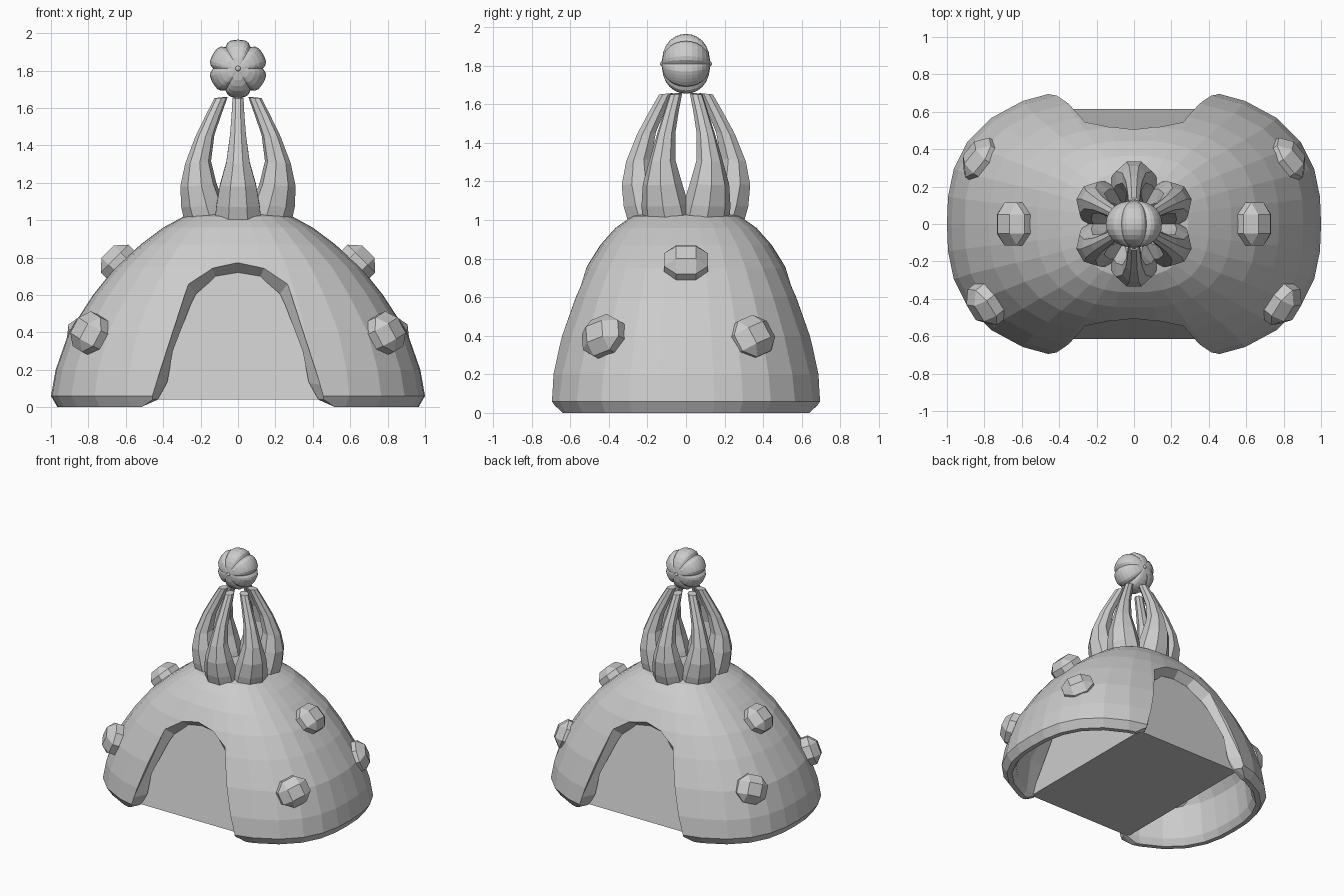
import bpy, bmesh
from math import sin, cos, pi, radians
from mathutils import Vector, Matrix

if "Cube" in bpy.data.objects:
    bpy.data.objects.remove(bpy.data.objects["Cube"])


def make(name, bm):
    bmesh.ops.recalc_face_normals(bm, faces=bm.faces)
    me = bpy.data.meshes.new(name)
    bm.to_mesh(me)
    bm.free()
    ob = bpy.data.objects.new(name, me)
    bpy.context.collection.objects.link(ob)
    return ob


def loft(name, rings):
    """Skin closed rings of equal length and cap both ends."""
    bm = bmesh.new()
    vs = [[bm.verts.new(p) for p in r] for r in rings]
    n = len(vs[0])
    for a, b in zip(vs, vs[1:]):
        for i in range(n):
            j = (i + 1) % n
            bm.faces.new((a[i], a[j], b[j], b[i]))
    bm.faces.new(vs[0])
    bm.faces.new(vs[-1])
    return make(name, bm)


def superellipse(a, b, z, n=32, p=2.6):
    out = []
    for i in range(n):
        t = 2 * pi * i / n
        c, s = cos(t), sin(t)
        k = (abs(c) ** p + abs(s) ** p) ** (-1 / p)
        out.append((a * c * k, b * s * k, z))
    return out


# Dome shell: outer skin from the top down, around the rim, inner skin back up
outer = [(1.055, .12, .12), (1.02, .29, .28), (.96, .40, .365), (.87, .52, .445),
         (.75, .655, .52), (.6, .775, .59), (.4, .905, .665), (.2, .975, .72),
         (.06, 1.0, .738), (.0, .965, .70)]
inner = [(.0, .93, .665), (.05, .9, .645), (.3, .87, .62), (.55, .72, .53),
         (.75, .55, .43), (.88, .38, .31), (.97, .1, .08)]
dome = loft("dome_shell", [superellipse(a, b, z) for z, a, b in outer + inner])

# Arched openings, front and back, flaring outward
arch_out = [(.62, -.05), (.58, .0), (.475, .04), (.44, .12), (.265, .66), (.14, .745), (0, .78)]
arch_in = [(.56, -.05), (.52, .0), (.43, .04), (.38, .13), (.22, .60), (.12, .70), (0, .72)]


def both_sides(pts):
    return pts + [(-x, z) for x, z in reversed(pts[:-1])]


for side, s in (("front", -1), ("back", 1)):
    o, i = both_sides(arch_out), both_sides(arch_in)
    rings = [[(x, s * 1.1, z) for x, z in o],
             [(x, s * (.725 - .27 * z), z) for x, z in o],
             [(x, s * (.645 - .27 * z), z) for x, z in i],
             [(x, s * (.56 - .28 * z), z) for x, z in i]]
    cutter = loft(side + "_arch_cutter", rings)
    cutter.hide_render = True
    cutter.hide_viewport = True
    cutter.display_type = 'WIRE'
    m = dome.modifiers.new(side + "_arch", 'BOOLEAN')
    m.operation = 'DIFFERENCE'
    m.solver = 'EXACT'
    m.object = cutter

# Inner block closing the openings
loft("inner_block", [[(x * a, y * b, z) for x, y in ((-1, -1), (1, -1), (1, 1), (-1, 1))]
                     for a, b, z in ((.46, .615, .04), (.30, .44, .76))])

# Faceted studs on the dome: position, facing direction, roll
studs = [((.63, 0, .765), (.75, 0, .75), 0),
         ((.78, -.42, .39), (.75, -.6, .35), 20),
         ((.805, .335, .385), (.8, .5, .35), 20)]
for k, (pos, nrm, roll) in enumerate(studs):
    for s in (1, -1):
        bm = bmesh.new()
        bmesh.ops.create_cube(bm, size=.2)
        bmesh.ops.bevel(bm, geom=bm.edges[:], offset=.056, segments=1, affect='EDGES')
        bmesh.ops.scale(bm, vec=(1.15, 1.05, .95), verts=bm.verts)
        z = Vector((nrm[0] * s, nrm[1], nrm[2])).normalized()
        x = Vector((0, 0, 1)).cross(z).normalized()
        rot = Matrix((x, z.cross(x), z)).transposed().to_4x4()
        rot = rot @ Matrix.Rotation(radians(roll * s), 4, 'Z')
        bm.transform(Matrix.Translation((pos[0] * s, pos[1], pos[2])) @ rot)
        make(f"stud_{k}_{'right' if s > 0 else 'left'}", bm)

# Six curved prongs: z, inner radius, outer radius, half width
sections = [(1.01, .09, .305, .125), (1.08, .11, .325, .118), (1.19, .155, .335, .098),
            (1.31, .18, .312, .064), (1.45, .155, .255, .044), (1.56, .11, .195, .035),
            (1.655, .07, .14, .03)]
for k in range(6):
    rot = Matrix.Rotation(radians(30 + 60 * k), 3, 'Z')
    rings = []
    for z, r0, r1, w in sections:
        c, h = (r0 + r1) / 2, (r1 - r0) / 2 * 1.06
        ts = [pi / 8 + i * pi / 4 for i in range(8)]
        rings.append([rot @ Vector((c + h * cos(t), w * 1.06 * sin(t), z - .1 * h * cos(t)))
                      for t in ts])
    loft(f"prong_{k}", rings)

# Lobed ball, grooves running between the front and back poles
n, rows = 48, 12
rings = []
for j in range(rows + 1):
    a = pi * (.03 + .94 * j / rows)
    ring = []
    for i in range(n):
        t = 2 * pi * i / n
        groove = .86 + .14 * min(1, abs(sin(3 * t)) * 1.5) ** .6
        r = .155 * sin(a) ** .85 * groove
        ring.append((r * cos(t), -.125 * cos(a) * (.94 + .06 * groove), 1.81 + r * sin(t)))
    rings.append(ring)
loft("ball", rings)

# Small nubs at the ball's poles
for side, s in (("front", -1), ("back", 1)):
    bm = bmesh.new()
    bmesh.ops.create_uvsphere(bm, u_segments=10, v_segments=6, radius=.015)
    bm.transform(Matrix.Translation((0, s * .12, 1.81)))
    make(side + "_nub", bm)
